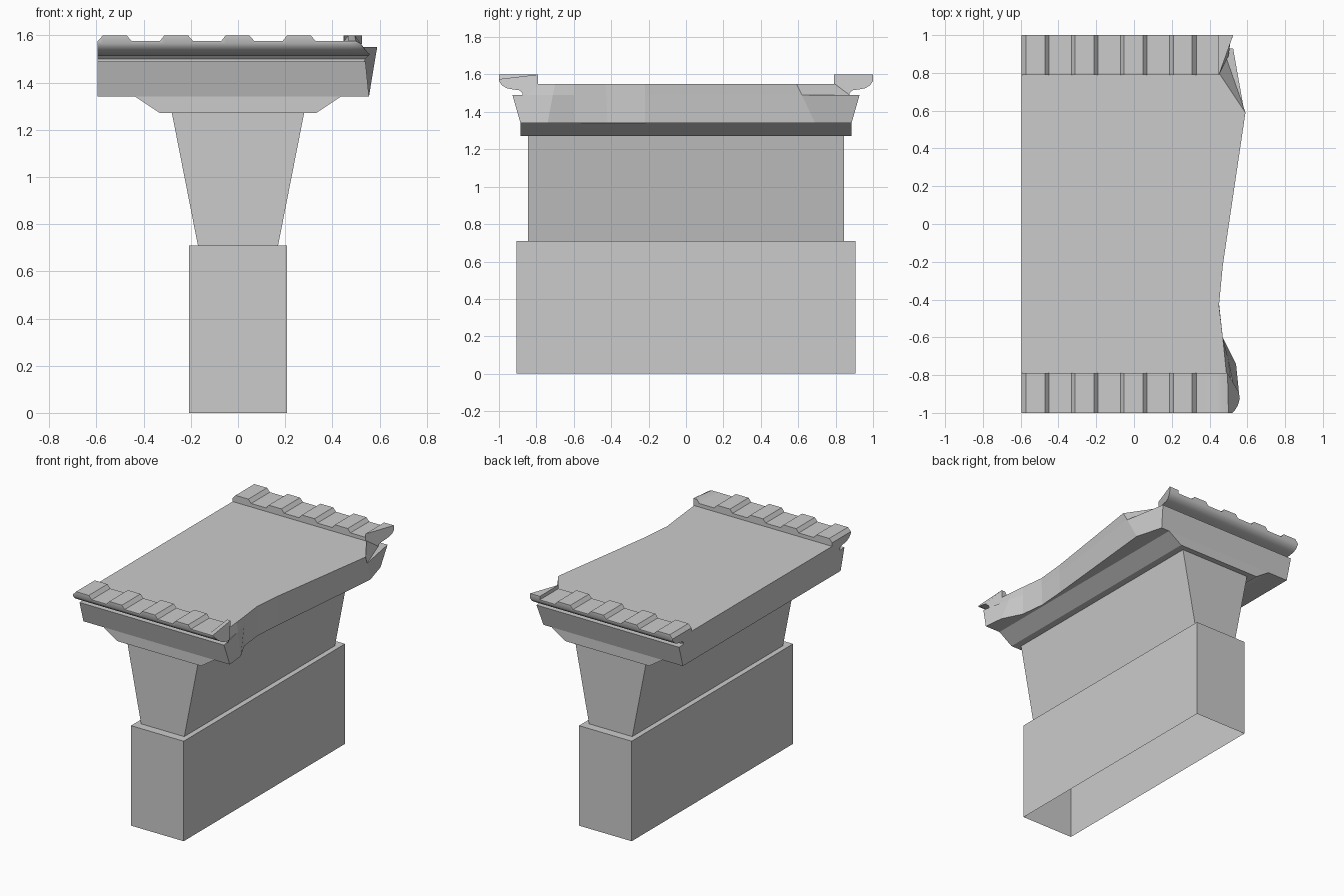
import bpy, bmesh

if "Cube" in bpy.data.objects:
    bpy.data.objects.remove(bpy.data.objects["Cube"])


def finish(name, bm, smooth=False):
    bmesh.ops.recalc_face_normals(bm, faces=bm.faces)
    mesh = bpy.data.meshes.new(name)
    bm.to_mesh(mesh)
    bm.free()
    ob = bpy.data.objects.new(name, mesh)
    bpy.context.collection.objects.link(ob)
    if smooth:
        bpy.context.view_layer.objects.active = ob
        ob.select_set(True)
        bpy.ops.object.shade_smooth_by_angle(angle=0.6)
        ob.select_set(False)
    return ob


def loft(name, rings, cap_start=True, smooth=False):
    """Bridge closed rings of equal length and cap the ends."""
    bm = bmesh.new()
    vs = [[bm.verts.new(p) for p in r] for r in rings]
    n = len(rings[0])
    for a, b in zip(vs, vs[1:]):
        for i in range(n):
            j = (i + 1) % n
            bm.faces.new((a[i], a[j], b[j], b[i]))
    if cap_start:
        bm.faces.new(vs[0])
    bm.faces.new(vs[-1])
    return finish(name, bm, smooth)


def rect(x, y, z):
    return [(-x, -y, z), (x, -y, z), (x, y, z), (-x, y, z)]


# Pillar: open-bottomed base, flared shaft, corbel
loft("base", [rect(.207, .905, 0), rect(.207, .905, .71)], cap_start=False)
loft("shaft", [rect(.17, .845, .71), rect(.28, .845, 1.27)])
loft("corbel", [rect(.33, .885, 1.27), rect(.435, .885, 1.34)])

# Deck slab: clean left end, broken right end
LEFT = -.595
low = [(.555, -.885), (.54, -.74), (.47, -.6), (.45, -.42), (.465, -.22), (.555, .69), (.50, .885)]
top = [(.49, -.80), (.48, -.7), (.47, -.6), (.45, -.43), (.47, -.22), (.59, .59), (.45, .80)]
mid = [tuple(a + (b - a) * .7 for a, b in zip(p, q)) for p, q in zip(low, top)]


def level(points, z, first, last):
    pts = [first] + points[1:-1] + [last]
    pts = [(LEFT, first[1])] + pts + [(LEFT, last[1])]
    return [(x, y, z) for x, y in pts]


loft("deck_slab", [
    level(low, 1.34, low[0], low[-1]),
    level(mid, 1.49, (.54, -.928), (.525, .928)),
    level(mid, 1.49, (.52, -.875), (.49, .875)),
    level(top, 1.55, top[0], top[-1]),
])

# Notched cornice rails: (distance from centre, height), None marks the stepped top
profile = [(.79, 1.50), (.79, None), (1.0, None), (1.0, 1.565), (.985, 1.543),
           (.96, 1.527), (.925, 1.52), (.89, 1.515), (.875, 1.50), (.875, 1.48)]
stations = []
for i in range(5):
    s = -.592 + .26 * i
    stations += [(s, 1.575), (s + .02, 1.6)]
    if i < 4:
        stations += [(s + .12, 1.6), (s + .142, 1.575)]
stations[0] = (LEFT, 1.575)

# Broken right ends, one x per profile point, and top heights (inner, outer)
ends = {
    "front_cornice": (-1, [.49, .495, .50, .52, .535, .55, .56, .555, .54, .53], (1.6, 1.575)),
    "back_cornice": (1, [.45, .45, .525, .525, .52, .51, .50, .50, .49, .49], (1.6, 1.6)),
}
for name, (side, xs, end_top) in ends.items():
    rings = [[(x, side * y, h if z is None else z) for y, z in profile] for x, h in stations]
    if side < 0:  # chipped corner of the last notch
        x, y, _ = rings[-1][2]
        rings[-1][2] = (x, y, 1.575)
    elif side > 0:
        rings[-1] = [(min(p[0], .448), p[1], p[2]) for p in rings[-1]]
    tops = iter(end_top)
    rings.append([(x, side * y, next(tops) if z is None else z)
                  for x, (y, z) in zip(xs, profile)])
    loft(name, rings, smooth=True)
